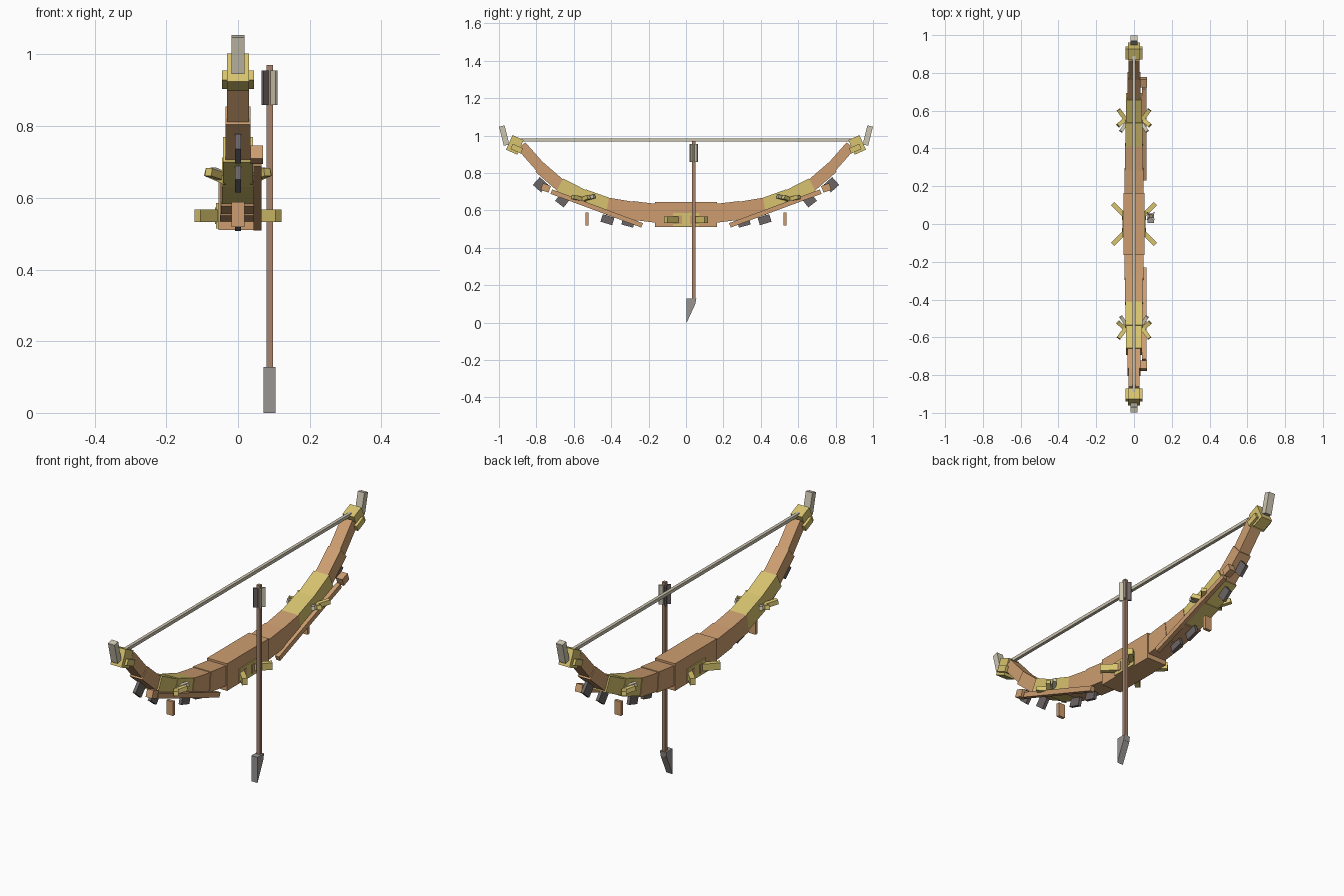
import bpy, bmesh, math
from mathutils import Vector, Matrix

if "Cube" in bpy.data.objects:
    bpy.data.objects.remove(bpy.data.objects["Cube"])


def material(name, rgb):
    m = bpy.data.materials.new(name)
    lin = [((c / 255 + 0.055) / 1.055) ** 2.4 for c in rgb]
    m.diffuse_color = (*lin, 1)
    m.use_nodes = True
    m.node_tree.nodes["Principled BSDF"].inputs["Base Color"].default_value = m.diffuse_color
    return m


wood = material("warm wood", (205, 158, 112))
gold = material("pale gold", (215, 195, 110))
silver = material("pale silver", (204, 197, 176))
dark = material("dark iron", (108, 101, 101))
shaft_wood = material("shaft wood", (166, 131, 108))
steel = material("steel", (152, 149, 146))


def box(name, mat, centre, size, rot=None):
    """Box with given centre, full size and optional rotation matrix."""
    bm = bmesh.new()
    bmesh.ops.create_cube(bm, size=1)
    m = Matrix.Translation(centre) @ (rot or Matrix()) @ Matrix.Diagonal((*size, 1))
    bm.transform(m)
    me = bpy.data.meshes.new(name)
    bm.to_mesh(me)
    bm.free()
    me.materials.append(mat)
    ob = bpy.data.objects.new(name, me)
    bpy.context.collection.objects.link(ob)
    return ob


def tilted(name, mat, s, x, y, z, size, deg=0):
    """Box tilted about x, placed at end s (+1 back, -1 front)."""
    return box(name, mat, (x, s * y, z), size, Matrix.Rotation(math.radians(s * deg), 4, 'X'))


def span(name, mat, s, x, a, b, width, thick):
    """Box running between two (y, z) points."""
    dy, dz = b[0] - a[0], b[1] - a[1]
    return tilted(name, mat, s, x, (a[0] + b[0]) / 2, (a[1] + b[1]) / 2,
                  (width, math.hypot(dy, dz), thick), math.degrees(math.atan2(dz, dy)))


def bar(name, mat, a, b, width, thick):
    """Box running between two 3D points."""
    a, b = Vector(a), Vector(b)
    rot = (b - a).to_track_quat('X', 'Z').to_matrix().to_4x4()
    return box(name, mat, (a + b) / 2, ((b - a).length, width, thick), rot)


# grip and its ornament plates
box("grip", wood, (0, 0, 0.578), (0.11, 0.33, 0.135))
for sx in (-1, 1):
    box("grip_plate", gold, (sx * 0.055, 0, 0.55), (0.012, 0.14, 0.07))
    for sy in (-1, 1):
        box("grip_stud", wood, (sx * 0.06, sy * 0.03, 0.55), (0.008, 0.018, 0.045))
        bar("grip_prong", gold, (sx * 0.04, sy * 0.035, 0.55),
            (sx * 0.113, sy * 0.108, 0.55), 0.025, 0.034)

# the two limbs
for s in (-1, 1):
    span("inner_limb", wood, s, 0, (0.15, 0.583), (0.29, 0.60), 0.1, 0.1)
    span("middle_limb", wood, s, 0, (0.27, 0.597), (0.42, 0.622), 0.095, 0.092)
    span("gold_sleeve_inner", gold, s, 0, (0.41, 0.622), (0.55, 0.672), 0.09, 0.085)
    span("gold_sleeve_outer", gold, s, 0, (0.53, 0.662), (0.675, 0.735), 0.085, 0.078)
    span("outer_limb", wood, s, 0, (0.65, 0.715), (0.783, 0.83), 0.07, 0.066)
    span("end_limb", wood, s, 0, (0.765, 0.815), (0.88, 0.945), 0.06, 0.056)

    # tip fittings
    tilted("tip_block", gold, s, 0, 0.915, 0.95, (0.062, 0.065, 0.085), 24)
    tilted("tip_crossbar", gold, s, 0, 0.905, 0.93, (0.088, 0.06, 0.03), 24)
    tilted("tip_cap", silver, s, 0, 0.972, 1.0, (0.036, 0.03, 0.105), -14)

    # iron fins under the limb
    for y, z, length, height, deg in ((0.778, 0.737, 0.06, 0.056, 42),
                                      (0.66, 0.655, 0.058, 0.055, 38),
                                      (0.42, 0.55, 0.065, 0.042, 17),
                                      (0.31, 0.533, 0.065, 0.035, 15)):
        tilted("iron_fin", dark, s, 0, y, z, (0.016, length, height), deg)

    # hanging peg, side rail and rail block
    tilted("hanging_peg", wood, s, 0, 0.53, 0.553, (0.036, 0.016, 0.07))
    span("side_rail", wood, s, 0.054, (0.235, 0.52), (0.72, 0.7), 0.022, 0.025)
    tilted("rail_block", wood, s, 0.052, 0.75, 0.72, (0.035, 0.045, 0.038), 20)

    # spread wings on the gold sleeve
    for sx in (-1, 1):
        bar("wing_outer", gold, (sx * 0.02, s * 0.52, 0.65),
            (sx * 0.082, s * 0.605, 0.672), 0.022, 0.022)
        bar("wing_inner", gold, (sx * 0.03, s * 0.57, 0.648),
            (sx * 0.085, s * 0.52, 0.672), 0.022, 0.022)
        bar("wing_inlay", silver, (sx * 0.042, s * 0.53, 0.663),
            (sx * 0.07, s * 0.49, 0.675), 0.018, 0.02)

# bow string
box("string", silver, (0, 0, 0.977), (0.016, 1.8, 0.016))

# arrow: shaft, four vanes and wedge head
AX, AY = 0.088, 0.042
box("arrow_shaft", shaft_wood, (AX, AY, 0.535), (0.018, 0.018, 0.87))
for k in range(4):
    ang = math.radians(45 + 90 * k)
    c, n = math.cos(ang), math.sin(ang)
    bar("arrow_vane", silver if c > 0 else dark, (AX, AY, 0.907),
        (AX + 0.028 * c, AY + 0.028 * n, 0.907), 0.008, 0.096)

bm = bmesh.new()
profile = ((0.004, 0), (0.05, 0.10), (0.055, 0.128), (0.004, 0.128))
face = bm.faces.new([bm.verts.new((AX - 0.017, y, z)) for y, z in profile])
ext = bmesh.ops.extrude_face_region(bm, geom=[face])
bmesh.ops.translate(bm, vec=(0.034, 0, 0),
                    verts=[v for v in ext["geom"] if isinstance(v, bmesh.types.BMVert)])
bmesh.ops.recalc_face_normals(bm, faces=bm.faces)
me = bpy.data.meshes.new("arrow_head")
bm.to_mesh(me)
bm.free()
me.materials.append(steel)
bpy.context.collection.objects.link(bpy.data.objects.new("arrow_head", me))
